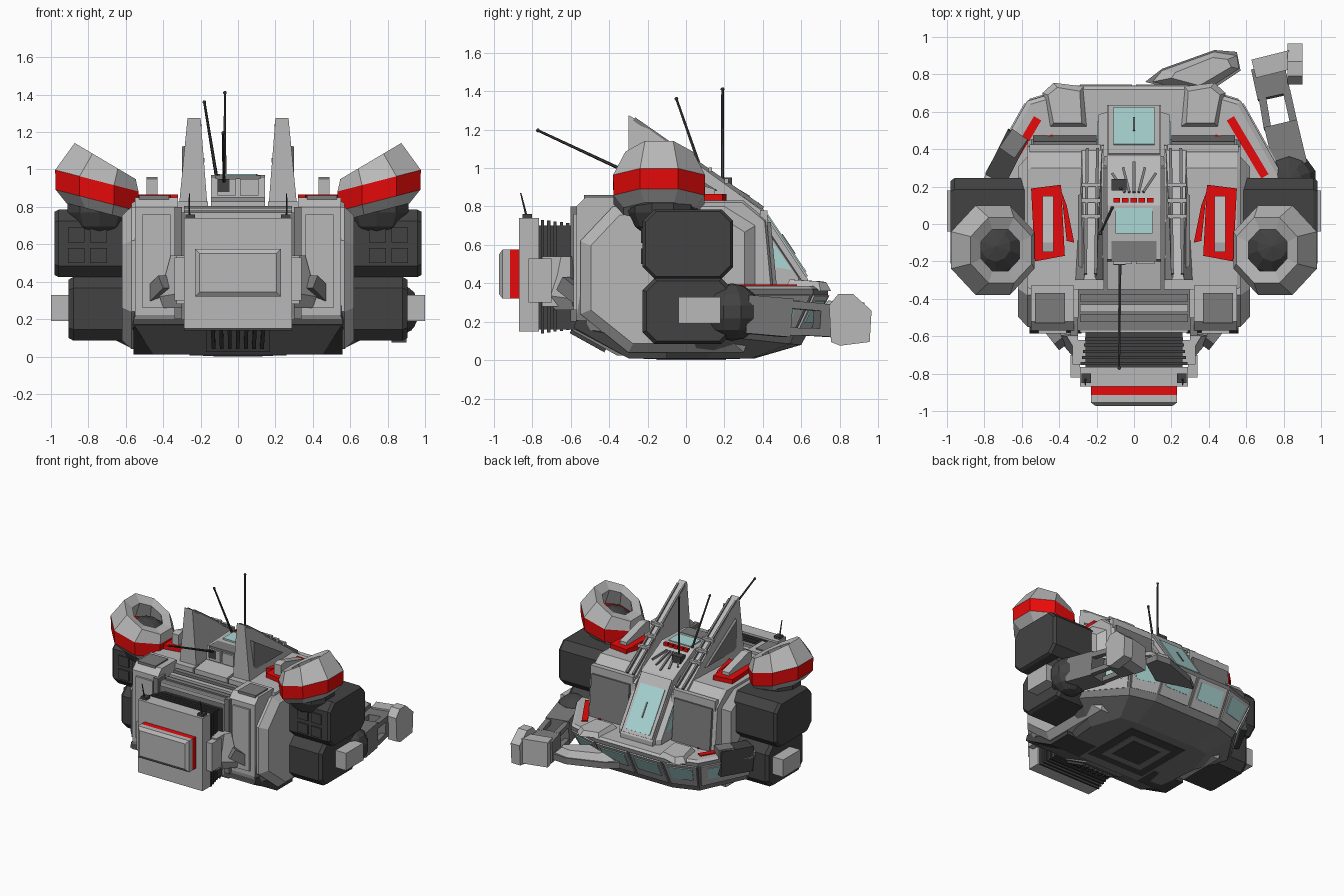
import bpy, bmesh, math
from mathutils import Vector as V

if "Cube" in bpy.data.objects:
    bpy.data.objects.remove(bpy.data.objects["Cube"])

def material(name, c):
    m = bpy.data.materials.new(name)
    m.diffuse_color = (*c, 1)
    m.use_nodes = True
    m.node_tree.nodes["Principled BSDF"].inputs["Base Color"].default_value = m.diffuse_color
    return m
RED = material("red", (0.8, 0.003, 0.003))
DARK = material("dark_grey", (0.055, 0.055, 0.055))
MID = material("mid_grey", (0.2, 0.2, 0.2))
GLASS = material("glass", (0.4, 0.68, 0.66))
LIGHT = material("light_grey", (0.48, 0.48, 0.48))

def finish(name, bm, mat=None, mirror=False):
    bmesh.ops.recalc_face_normals(bm, faces=bm.faces)
    me = bpy.data.meshes.new(name)
    bm.to_mesh(me)
    bm.free()
    ob = bpy.data.objects.new(name, me)
    bpy.context.collection.objects.link(ob)
    me.materials.append(mat or LIGHT)
    if mirror:
        ob.modifiers.new("mirror", 'MIRROR')
    return ob

def loft(name, rings, mat=None, mirror=False):
    bm = bmesh.new()
    rs = [[bm.verts.new(p) for p in r] for r in rings]
    n = len(rs[0])
    for a, b in zip(rs, rs[1:]):
        for i in range(n):
            bm.faces.new((a[i], a[(i+1) % n], b[(i+1) % n], b[i]))
    bm.faces.new(rs[0])
    bm.faces.new(rs[-1])
    return finish(name, bm, mat, mirror)

def box(name, x0, x1, y0, y1, z0, z1, mat=None, mirror=False):
    return loft(name, [[(x0, y0, z), (x1, y0, z), (x1, y1, z), (x0, y1, z)] for z in (z0, z1)], mat, mirror)

def prism(name, pts, layers, mat=None, mirror=False):
    """(y, z) profile lofted along x; layers are (x, scale) pairs."""
    cy = (min(p[0] for p in pts) + max(p[0] for p in pts)) / 2
    cz = (min(p[1] for p in pts) + max(p[1] for p in pts)) / 2
    return loft(name, [[(x, cy+(y-cy)*s, cz+(z-cz)*s) for y, z in pts] for x, s in layers], mat, mirror)

def beam(name, p, q, w, h, mat=None, mirror=False, taper=1.0, n=4):
    p, q = V(p), V(q)
    d = (q-p).normalized()
    up = V((0, 0, 1)) if abs(d.z) < .95 else V((0, 1, 0))
    s = d.cross(up).normalized()
    u = s.cross(d)
    k = 1/math.cos(math.pi/n)
    rings = []
    for c, t in ((p, 1), (q, taper)):
        rings.append([c + (s*w*math.cos(a) + u*h*math.sin(a))*k*t/2
                      for a in [(i+.5)*2*math.pi/n for i in range(n)]])
    return loft(name, rings, mat, mirror)

def panel(name, quad, uv, out, mat, mirror=False):
    """Raised plate covering the uv window of a quad."""
    a, b, c, d = map(V, quad)
    at = lambda u, v: (a*(1-u)+b*u)*(1-v) + (d*(1-u)+c*u)*v
    u0, u1, v0, v1 = uv
    n = (b-a).cross(d-a).normalized()
    if n.dot((a+c)/2 - V((0, 0, .4))) < 0:
        n = -n
    w = [at(u0, v0), at(u1, v0), at(u1, v1), at(u0, v1)]
    return loft(name, [[p-n*.005 for p in w], [p+n*out for p in w]], mat, mirror)

def oct_yz(y0, y1, z0, z1, c):
    return [(y0+c, z0), (y1-c, z0), (y1, z0+c), (y1, z1-c), (y1-c, z1), (y0+c, z1), (y0, z1-c), (y0, z0+c)]

def ball(name, c, r, mat, mirror=False):
    bm = bmesh.new()
    bmesh.ops.create_uvsphere(bm, u_segments=10, v_segments=7, radius=r)
    bmesh.ops.translate(bm, verts=bm.verts, vec=c)
    return finish(name, bm, mat, mirror)

# lower hull with sloped keel and glazed bow
low = [(.45, -.3), (.48, -.1), (.5, .1), (.42, .34), (.27, .36)]
mid = [(.55, -.58), (.59, -.25), (.72, .22), (.5, .54), (.3, .6)]
top = [(.55, -.55), (.61, -.2), (.8, .25), (.57, .66), (.3, .74)]
mid_z = (.16, .14, .12, .085, .08)
ring = lambda h, z: [(x, y, z) for x, y in h] + [(-x, y, z) for x, y in reversed(h)]
mid_h = [(x, y, z) for (x, y), z in zip(mid, mid_z)]
mid_ring = mid_h + [(-x, y, z) for x, y, z in reversed(mid_h)]
loft("lower_hull", [ring(low, .01), mid_ring, ring(top, .345), ring(top, .37)], MID)
loft("hull_deck", [ring(top, .368), ring([(x*.97, y*.97) for x, y in top], .385)])
for i in (2, 3):
    q = [mid_h[i], mid_h[i+1], (*top[i+1], .345), (*top[i], .345)]
    panel("bow_frame", q, (.04, .96, .2, .98), .01, LIGHT, True)
    panel("bow_window", q, (.16, .84, .45, .88), .016, GLASS, True)
q = [(-.3, .6, .08), (.3, .6, .08), (.3, .74, .345), (-.3, .74, .345)]
for u in (0, .5):
    panel("bow_frame_centre", q, (u+.02, u+.48, .2, .98), .01, LIGHT)
    panel("bow_window_centre", q, (u+.07, u+.43, .45, .88), .016, GLASS)
# belly hatch
for k, z, m in ((1, .005, DARK), (.72, .002, MID), (.5, 0, DARK)):
    box("belly_hatch", -.26*k, .26*k, .02-.24*k, .02+.26*k, z, .02, m)
# deck pads and red stripes
loft("bow_pad", [[(.25, .52, .38), (.45, .52, .38), (.49, .7, .36), (.43, .755, .36), (.27, .735, .38)],
                 [(.28, .54, .42), (.43, .54, .42), (.46, .69, .41), (.41, .73, .405), (.29, .71, .41)]], None, True)
beam("deck_stripe", (.515, .565, .385), (.7, .255, .385), .045, .015, RED, True)
beam("deck_stripe_short", (.43, .46, .385), (.5, .44, .385), .04, .015, RED, True)

# main body
prism("body_core", [(-.57, .16), (.42, .15), (.42, .68), (.3, .77), (-.57, .77)], [(-.3, 1), (.3, 1)], MID)
prism("shoulder_block", [(-.35, .15), (.46, .3), (.42, .73), (.3, .83), (-.35, .83)], [(.16, 1), (.55, 1), (.57, .97)], None, True)
q = [(.16, .46, .3), (.57, .46, .3), (.57, .42, .73), (.16, .42, .73)]
panel("shoulder_face", q, (.1, .93, .2, .97), .02, MID, True)
box("shoulder_ridge", .18, .56, .385, .425, .7, .78, None, True)
prism("side_shell", [(-.55, .24), (-.3, .04), (.3, .04), (.36, .2), (.36, .7), (.2, .8), (-.38, .8), (-.55, .62)],
      [(.5, 1), (.57, 1), (.62, .88)], None, True)
prism("rear_column", [(-.57, .2), (-.33, .1), (-.33, .85), (-.52, .85), (-.57, .8)], [(.32, 1), (.55, 1)], None, True)
box("column_panel", .36, .51, -.585, -.56, .26, .76, None, True)
box("column_cap", .37, .53, -.53, -.37, .84, .86, MID, True)
box("column_edge", .3, .34, -.6, -.5, .2, .8, MID, True)
prism("rear_foot", [(-.585, .17), (-.3, .01), (-.1, .01), (-.1, .2), (-.57, .21)], [(.28, 1), (.56, 1)], DARK, True)
loft("rear_bracket", [[(.3, -.68, .26), (.4, -.58, .26), (.3, -.58, .26)], [(.3, -.74, .34), (.42, -.6, .32), (.3, -.58, .34)],
                      [(.3, -.7, .54), (.36, -.6, .54), (.3, -.58, .54)]], None, True)
beam("rear_strut", (.39, -.64, .4), (.5, -.5, .29), .06, .08, MID, True)

# backpack with grille and red banded plate
box("pack_core", -.26, .26, -.78, -.55, .16, .7, DARK)
for i in range(5):
    y = -.755+i*.033
    box("pack_fin", -.285+i*.006, .285-i*.006, y, y+.016, .14+i*.004, .73-i*.004, DARK)
box("pack_clamp", .25, .33, -.75, -.62, .28, .54, None, True)
box("backpack", -.29, .29, -.87, -.765, .15, .74)
box("pack_side_block", .29, .34, -.82, -.7, .3, .53, None, True)
box("pack_red_band", -.23, .23, -.915, -.86, .32, .575, RED)
loft("pack_plate", [[(x, y, z) for x, z in ((-a, .32+b), (a, .32+b), (a, .575-b), (-a, .575-b))]
                    for y, a, b in ((-.915, .23, 0), (-.955, .23, 0), (-.973, .205, .025))])
# sloped vent under the backpack
prism("lower_vent", [(-.6, .16), (-.36, .025), (-.2, .025), (-.2, .16)], [(-.17, 1), (.17, 1)], MID)
for i in range(7):
    beam("vent_bar", (-.135+i*.045, -.6, .15), (-.13+i*.043, -.42, .05), .02, .02, DARK)
box("pack_knob", .23, .28, -.85, -.8, .73, .76, DARK, True)
beam("pack_aerial", (.26, -.83, .75), (.26, -.86, .87), .01, .01, DARK, True, .6, 6)
for i in range(4):
    box("rear_deck_step", -.29, .29, -.58+i*.055, -.54+i*.055, .74, .77+i*.012, MID if i % 2 else None)

# central cabin and windows
cab = [(-.35, .6), (-.35, .83), (-.2, .85), (-.19, .96), (.1, .97), (.36, .83), (.635, .42), (.635, .37), (.3, .37)]
prism("cabin", cab, [(-.145, 1), (.145, 1)])
prism("cabin_cheek", [(.1, .7), (.36, .78), (.6, .42), (.6, .38), (.3, .38)], [(.14, 1), (.19, .94)], None, True)
prism("side_window", [(.39, .7), (.55, .47), (.43, .49)], [(.16, 1), (.195, 1)], GLASS, True)
q = [(-.145, .635, .42), (.145, .635, .42), (.145, .36, .83), (-.145, .36, .83)]
panel("windscreen_frame", q, (.03, .97, .03, .97), .01, LIGHT)
panel("windscreen", q, (.12, .88, .08, .8), .016, GLASS)
panel("wiper", q, (.48, .52, .3, .55), .022, MID)
box("roof_window", -.1, .1, -.05, .085, .96, .977, GLASS)
for i in range(5):
    box("roof_light", -.11+i*.045, -.075+i*.045, .115, .14, .95, .975, RED)
for i in range(5):
    beam("roof_rib", ((i-2)*.025, .17, .94), ((i-2)*.058, .33-abs(i-2)*.03, .848+abs(i-2)*.017), .014, .015, MID)
for x in (-.06, .06):
    box("rear_cab_panel", x-.05, x+.05, -.215, -.18, .86, .95)
box("roof_vent", -.12, .12, -.2, -.09, .95, .967, MID)

# tall tail fins with rails
loft("tail_fin", [[(.16, -.3, .76), (.32, -.3, .76), (.28, .42, .76), (.17, .42, .76)],
                  [(.2, -.3, 1.275), (.27, -.3, 1.275), (.265, -.28, 1.265), (.21, -.28, 1.265)]], None, True)
prism("fin_inset", [(-.27, .86), (-.27, 1.15), (.2, .86)], [(.22, 1), (.3, .8)], MID, True)
for x in (.195, .25):
    beam("fin_rail", (x, .4, .79), (x+.01, -.27, 1.255), .016, .02, MID, True)
for t in (.3, .42, .54):
    beam("fin_rung", (.18, .42-.7*t, .785+.49*t), (.28, .42-.7*t, .785+.49*t), .02, .025, None, True)

# red top hatches
loft("hatch_red", [[(.37, -.17, z), (.53, -.2, z), (.55, .19, z), (.39, .21, z)] for z in (.82, .865)], RED, True)
prism("hatch_bar", [(-.15, .86), (.15, .86), (.15, .89), (-.1, .96), (-.15, .95)], [(.43, 1), (.49, 1)], None, True)
loft("hatch_side_red", [[(.32, -.1, z), (.36, -.09, z), (.39, .18, z), (.36, .1, z)] for z in (.82, .865)], RED, True)

# shoulder pods: octagonal shells whose mouths tilt inwards (radius, z, x shift, tilt)
def pod(name, prof, mat, skip=()):
    bm = bmesh.new()
    rs = []
    for r, z, dx, tilt in prof:
        row = []
        for i in range(8):
            a = (i+.5)*math.pi/4
            x = r*math.cos(a)
            row.append(bm.verts.new((.755+dx+x*.93, -.14+r*math.sin(a), z+x*tilt)))
        rs.append(row)
    for a, b in zip(rs, rs[1:]):
        for i in range(8):
            if i not in skip:
                bm.faces.new((a[i], a[(i+1) % 8], b[(i+1) % 8], b[i]))
    return finish(name, bm, mat, True)
pod("pod_skirt", [(.16, .78, -.01, .2), (.2, .775, -.01, .24), (.256, .835, 0, .24)], None)
pod("pod_red_band", [(.256, .835, 0, .24), (.259, .94, 0, .24)], RED)
pod("pod_dome", [(.259, .94, 0, .24), (.19, 1.045, -.045, .55), (.12, 1.03, -.04, .5), (.15, .92, -.02, .3)], None)
ball("pod_ball", (.74, -.12, .81), .185, DARK, True)

# arms
prism("upper_arm", oct_yz(-.225, .245, .425, .785, .06), [(.56, 1), (.96, 1), (.98, .94)], DARK, True)
prism("lower_arm", oct_yz(-.225, .245, .085, .425, .06), [(.56, 1), (.88, 1), (.905, .92)], DARK, True)
for z in (.5, .61):
    for x in (.7, .82):
        box("arm_plate", x, x+.09, -.235, -.2, z, z+.08, DARK, True)
box("arm_box", .87, 1.0, -.04, .18, .19, .33, None, True)
ball("elbow", (.83, .24, .25), .15, DARK)
beam("left_link", (-.74, .24, .32), (-.62, .48, .33), .12, .2, DARK)
beam("left_link_tip", (-.68, .38, .4), (-.61, .48, .4), .1, .08, MID)

# right forearm (open frame) and hand
beam("forearm_base", (.84, .3, .24), (.785, .53, .22), .18, .2, MID)
beam("forearm_end", (.75, .68, .21), (.715, .84, .2), .18, .17, MID)
for s in (-1, 1):
    for h in (-1, 1):
        beam("forearm_rail", (.785+s*.07, .52+s*.015, .22+h*.07), (.75+s*.065, .7+s*.015, .21+h*.065), .04, .04, MID)
beam("wrist", (.64, .83, .2), (.84, .88, .2), .1, .2)
prism("hand", [(.75, .09), (.8, .07), (.96, .09), (.97, .26), (.87, .35), (.79, .35), (.74, .29)], [(.82, .96), (.9, .96)])

# bow ramp plate
loft("ramp_plate", [[(.06, .76, z), (.36, .68, z), (.57, .82, z), (.55, .92, z), (.43, .93, z), (.15, .83, z)] for z in (.2, .25)], MID)
loft("ramp_top", [[(.1, .76, .25), (.36, .7, .25), (.56, .83, .25), (.55, .9, .25), (.43, .92, .25), (.15, .82, .25)],
                  [(.2, .78, .3), (.35, .74, .31), (.52, .84, .3), (.5, .88, .3), (.42, .89, .3), (.22, .81, .3)]])

# aerials
for name, p, q in (("aerial_upright", (-.07, .19, .9), (-.07, .19, 1.41)),
                   ("aerial_leaning", (-.11, .1, .93), (-.18, -.05, 1.36)),
                   ("aerial_rear", (-.075, -.18, .92), (-.08, -.77, 1.195))):
    beam(name, p, q, .016, .016, DARK, False, .7, 6)
    ball(name + "_tip", q, .01, DARK)
box("aerial_mount_front", -.12, -.04, .18, .24, .88, .95, DARK)
box("aerial_mount_rear", -.11, -.045, -.22, -.16, .88, .95, DARK)
